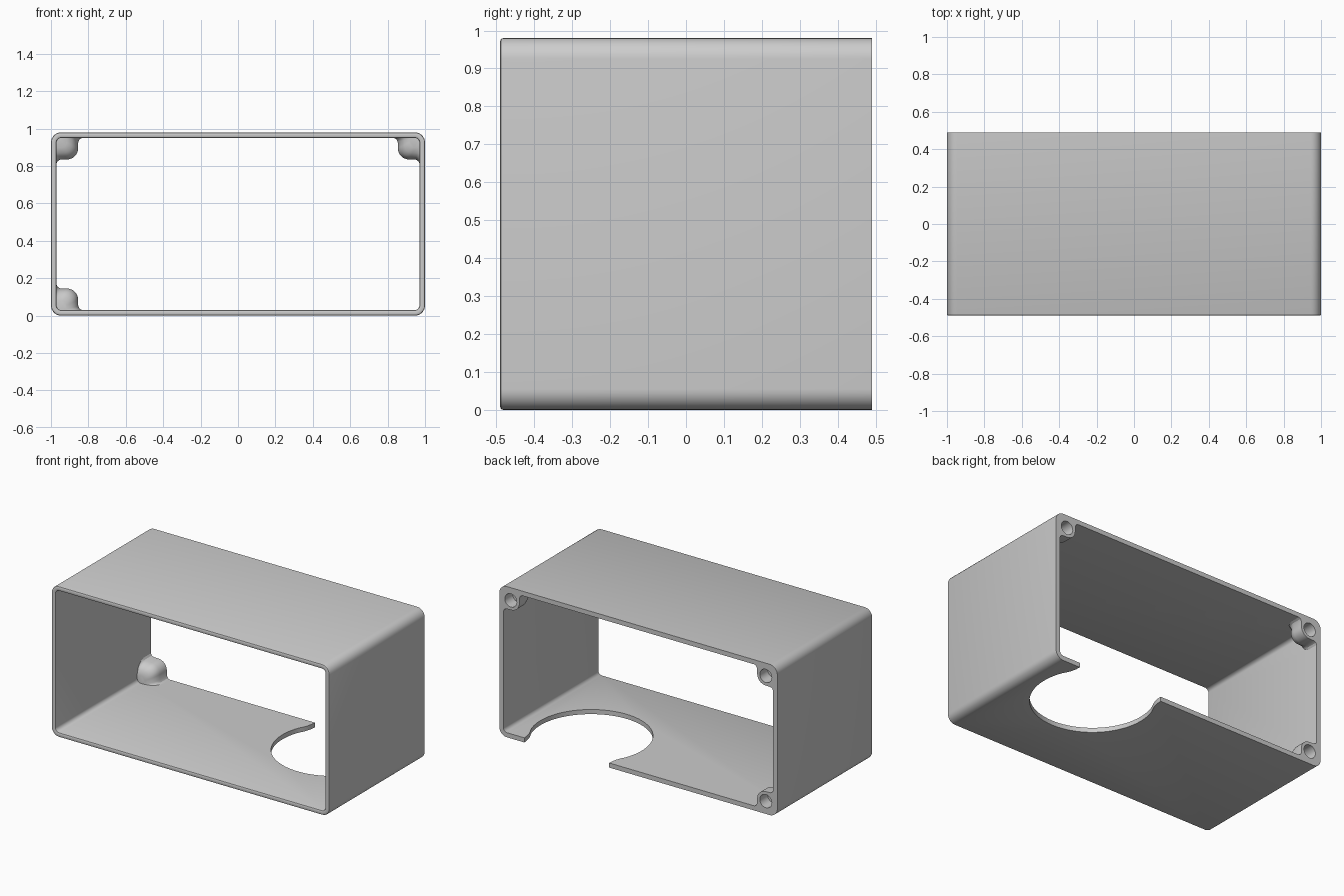
import bpy, bmesh, math
from mathutils import Vector

if "Cube" in bpy.data.objects:
    bpy.data.objects.remove(bpy.data.objects["Cube"])

H, D = 0.98, 0.49  # height, half depth


def loft(name, rings, loop=False):
    """Skin a list of equal-length point rings; cap the ends unless looped."""
    bm = bmesh.new()
    vs = [[bm.verts.new(p) for p in r] for r in rings]
    n = len(vs[0])
    pairs = list(zip(vs, vs[1:]))
    if loop:
        pairs.append((vs[-1], vs[0]))
    else:
        bm.faces.new(vs[0])
        bm.faces.new(vs[-1])
    for a, b in pairs:
        for i in range(n):
            j = (i + 1) % n
            bm.faces.new((a[i], a[j], b[j], b[i]))
    bmesh.ops.recalc_face_normals(bm, faces=bm.faces)
    me = bpy.data.meshes.new(name)
    bm.to_mesh(me)
    bm.free()
    ob = bpy.data.objects.new(name, me)
    bpy.context.collection.objects.link(ob)
    return ob


def rounded_rect(inset, y, seg=8):
    r = max(0.055 - inset, 0.02)
    pts = []
    for k, (sx, sz) in enumerate([(1, 1), (-1, 1), (-1, -1), (1, -1)]):
        cx, cz = sx * (1 - inset - r), H / 2 + sz * (H / 2 - inset - r)
        for i in range(seg + 1):
            a = math.pi / 2 * (k + i / seg)
            pts.append((cx + r * math.cos(a), y, cz + r * math.sin(a)))
    return pts


def boolean(target, tool, op):
    m = target.modifiers.new(op, 'BOOLEAN')
    m.object, m.operation, m.solver = tool, op, 'EXACT'
    bpy.context.view_layer.objects.active = target
    bpy.ops.object.modifier_apply(modifier=m.name)
    bpy.data.objects.remove(tool)


# Open rectangular sleeve with softened front rim
W, B = 0.03, 0.008
shell = loft("housing_shell", [
    rounded_rect(0, D), rounded_rect(0, -D + B), rounded_rect(B * 0.3, -D + B * 0.3),
    rounded_rect(B, -D), rounded_rect(W - B, -D), rounded_rect(W - B * 0.3, -D + B * 0.3),
    rounded_rect(W, -D + B), rounded_rect(W, D)], loop=True)

# Screw boss cross-section, measured from the outer corner
half = [(0.165, 0.02), (0.165, 0.03), (0.153, 0.037), (0.146, 0.05)]
arc = [(0.085 + 0.06 * math.cos(math.pi / 2 * i / 8),
        0.085 + 0.06 * math.sin(math.pi / 2 * i / 8)) for i in range(9)]
section = [(0.02, 0.02)] + half + arc + [(v, u) for u, v in reversed(half)]
taper = [(0.49, 1), (0.42, 1), (0.395, 0.95), (0.375, 0.86), (0.36, 0.72), (0.35, 0.5)]


def corner(u, y, v, sx, sz):
    return (sx * (1 - u), y, H / 2 + sz * (H / 2 - v))


# Three bosses with blind screw holes
for sx, sz in [(-1, 1), (1, 1), (-1, -1)]:
    boss = loft("screw_boss", [[corner(0.02 + (u - 0.02) * s, y, 0.02 + (v - 0.02) * s, sx, sz)
                                for u, v in section] for y, s in taper])
    boolean(shell, boss, 'UNION')
    circle = [(0.083 + 0.043 * math.cos(math.tau * i / 32),
               0.083 + 0.043 * math.sin(math.tau * i / 32)) for i in range(32)]
    hole = loft("screw_hole", [[corner(u, y, v, sx, sz) for u, v in circle] for y in (0.6, 0.41)])
    boolean(shell, hole, 'DIFFERENCE')

# Round notch in the floor, flared where it meets the back edge
cx, cy, R = 0.515, 0.24, 0.365
neck = [(0.305, 0.6), (0.305, 0.49), (0.307, 0.46), (0.315, 0.425), (0.328, 0.395)]
a0 = math.asin(0.13 / R)
round_part = [(R * math.cos(a), cy + R * math.sin(a))
              for a in (a0 - (math.pi + 2 * a0) * i / 56 for i in range(57))]
outline = neck + round_part + [(-h, y) for h, y in reversed(neck)]
notch = loft("floor_notch", [[(cx + h, y, z) for h, y in outline] for z in (-0.1, 0.1)])
boolean(shell, notch, 'DIFFERENCE')

# Smooth rounded areas, crisp edges
bpy.ops.object.select_all(action='DESELECT')
shell.select_set(True)
bpy.context.view_layer.objects.active = shell
bpy.ops.object.shade_smooth_by_angle(angle=math.radians(30))
